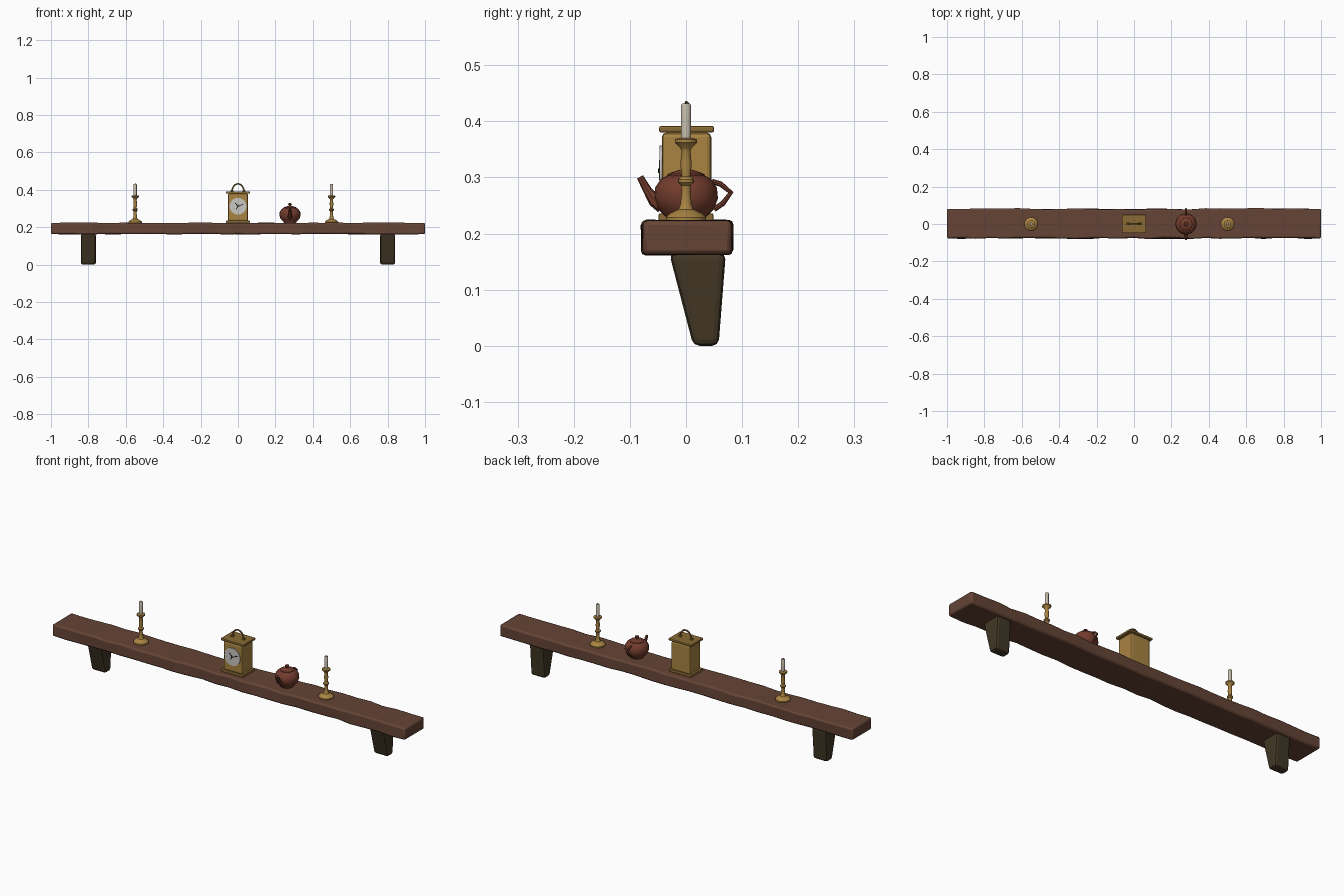
import bpy, bmesh, math, random
from mathutils import Vector

random.seed(4)
if "Cube" in bpy.data.objects:
    bpy.data.objects.remove(bpy.data.objects["Cube"], do_unlink=True)


def material(name, r, g, b):
    m = bpy.data.materials.new(name)
    m.use_nodes = True
    m.diffuse_color = (r, g, b, 1)
    m.node_tree.nodes["Principled BSDF"].inputs["Base Color"].default_value = (r, g, b, 1)
    return m


WOOD = material("brown wood", 0.13, 0.057, 0.036)
DARK = material("dark bracket wood", 0.052, 0.037, 0.018)
BRASS = material("brass", 0.40, 0.23, 0.055)
TRIM = material("aged brass", 0.25, 0.145, 0.035)
CLAY = material("red clay", 0.17, 0.045, 0.026)
WAX = material("candle wax", 0.55, 0.49, 0.40)
SILVER = material("dial silver", 0.58, 0.57, 0.54)
BLACK = material("black", 0.01, 0.01, 0.01)


def finish(bm, name, mat, bevel=0, smooth=True):
    bmesh.ops.recalc_face_normals(bm, faces=bm.faces)
    mesh = bpy.data.meshes.new(name)
    bm.to_mesh(mesh)
    bm.free()
    mesh.materials.append(mat)
    ob = bpy.data.objects.new(name, mesh)
    bpy.context.collection.objects.link(ob)
    bpy.ops.object.select_all(action="DESELECT")
    ob.select_set(True)
    bpy.context.view_layer.objects.active = ob
    if smooth:
        bpy.ops.object.shade_smooth_by_angle(angle=math.radians(35))
    if bevel:
        mod = ob.modifiers.new("soft edges", "BEVEL")
        mod.width, mod.segments = bevel, 2
        mod.limit_method, mod.angle_limit = "ANGLE", math.radians(40)
    return ob


def box_mesh(centre, size):
    bm = bmesh.new()
    bmesh.ops.create_cube(bm, size=1)
    for v in bm.verts:
        v.co = Vector(c + p * s for c, p, s in zip(centre, v.co, size))
    return bm


def box(name, mat, centre, size, bevel=0):
    return finish(box_mesh(centre, size), name, mat, bevel, False)


def lathe(name, mat, profile, x, sides=16):
    """Turn (radius, height) points about a vertical axis at x."""
    bm = bmesh.new()
    verts = [bm.verts.new((r, 0, z)) for r, z in profile]
    edges = [bm.edges.new(p) for p in zip(verts, verts[1:])]
    bmesh.ops.spin(bm, geom=verts + edges, axis=(0, 0, 1), cent=(0, 0, 0),
                   angle=math.tau, steps=sides)
    bmesh.ops.remove_doubles(bm, verts=bm.verts, dist=0.0001)
    bmesh.ops.translate(bm, verts=bm.verts, vec=(x, 0, 0))
    return finish(bm, name, mat)


def tube(name, mat, path, radii, sides=8):
    """Sweep a ring of changing radius along a planar path."""
    path = [Vector(p) for p in path]
    normal = (path[1] - path[0]).cross(path[-1] - path[1]).normalized()
    bm = bmesh.new()
    rings = []
    for i, (p, r) in enumerate(zip(path, radii)):
        along = (path[min(i + 1, len(path) - 1)] - path[max(i - 1, 0)]).normalized()
        across = along.cross(normal)
        angles = [math.tau * k / sides for k in range(sides)]
        rings.append([bm.verts.new(p + r * (math.cos(a) * across + math.sin(a) * normal))
                      for a in angles])
    for a, b in zip(rings, rings[1:]):
        for k in range(sides):
            n = (k + 1) % sides
            bm.faces.new((a[k], a[n], b[n], b[k]))
    bm.faces.new(rings[0])
    bm.faces.new(rings[-1])
    return finish(bm, name, mat)


# Rough-hewn plank: slice along its length, then nudge the slices
plank = box_mesh((0, 0.002, 0.193), (2, 0.158, 0.06))
for i in range(1, 26):
    bmesh.ops.bisect_plane(plank, geom=plank.verts[:] + plank.edges[:] + plank.faces[:],
                           plane_co=(-1 + i / 13, 0, 0), plane_no=(1, 0, 0))
for v in plank.verts:
    if abs(v.co.x) < 0.99:
        v.co.y += random.uniform(-0.004, 0.004)
        v.co.z += random.uniform(-0.002, 0.002)
finish(plank, "shelf_plank", WOOD, 0.008)

# Tapered wall brackets
for side, x in (("left", 0.8), ("right", -0.8)):
    bm = box_mesh((x, 0, 0.0825), (0.08, 0.1, 0.165))
    for v in bm.verts:
        front = v.co.y < 0
        if v.co.z > 0.08:
            v.co.y = -0.03 if front else 0.071
        else:
            v.co.y = 0.013 if front else 0.058
    finish(bm, side + "_bracket", DARK, 0.011, False)

# Candlesticks with candles
STICK = [(0, 0.221), (0.036, 0.221), (0.036, 0.229), (0.027, 0.237), (0.014, 0.243),
         (0.010, 0.252), (0.008, 0.275), (0.009, 0.286), (0.014, 0.291), (0.014, 0.296),
         (0.008, 0.302), (0.010, 0.325), (0.008, 0.347), (0.010, 0.352), (0.020, 0.362),
         (0.020, 0.368), (0.011, 0.370), (0, 0.370)]
for side, x in (("left", 0.5), ("right", -0.55)):
    lathe(side + "_candlestick", BRASS, STICK, x)
    lathe(side + "_candle", WAX, [(0, 0.367), (0.009, 0.367), (0.009, 0.428),
                                  (0.007, 0.432), (0, 0.431)], x, 12)
    lathe(side + "_wick", BLACK, [(0, 0.430), (0.0012, 0.430), (0.001, 0.436),
                                  (0, 0.436)], x, 6)

# Mantel clock
box("clock_base", TRIM, (0, 0, 0.229), (0.126, 0.098, 0.014), 0.003)
box("clock_body", BRASS, (0, 0.001, 0.306), (0.108, 0.088, 0.148), 0.008)
box("clock_top", TRIM, (0, 0.001, 0.386), (0.13, 0.098, 0.011), 0.003)
arch = [(-0.032 * math.cos(math.pi * i / 10), 0.001,
         0.390 + 0.042 * math.sin(math.pi * i / 10)) for i in range(11)]
tube("clock_handle", TRIM, arch, [0.004] * 11)
for side, x in (("left", 0.032), ("right", -0.032)):
    box(side + "_handle_foot", TRIM, (x, 0.001, 0.394), (0.014, 0.012, 0.008), 0.002)


def disc(name, mat, radius, y, depth):
    bm = bmesh.new()
    bmesh.ops.create_cone(bm, cap_ends=True, segments=24, radius1=radius,
                          radius2=radius, depth=depth)
    for v in bm.verts:
        v.co = Vector((v.co.x, y + v.co.z, 0.312 + v.co.y))
    return finish(bm, name, mat)


disc("clock_dial", SILVER, 0.045, -0.0445, 0.006)
disc("clock_hub", BLACK, 0.004, -0.0485, 0.003)
for name, dx, dz in (("minute_hand", 0.030, 0.011), ("hour_hand", -0.016, 0.018),
                     ("hand_tail", -0.010, -0.016)):
    tip = Vector((dx, 0, dz))
    wide = Vector((-dz, 0, dx)).normalized() * 0.0028
    base = Vector((0, -0.0485, 0.312))
    bm = bmesh.new()
    face = bm.faces.new([bm.verts.new(base + p) for p in
                         (wide, -wide, tip - wide * 0.5, tip + wide * 0.5)])
    out = bmesh.ops.extrude_face_region(bm, geom=[face])
    for v in out["geom"]:
        if isinstance(v, bmesh.types.BMVert):
            v.co.y += 0.002
    finish(bm, name, BLACK, 0, False)

# Teapot, spout to the front and handle to the back
POT = 0.278
lathe("teapot_body", CLAY, [(0, 0.222), (0.032, 0.222), (0.034, 0.228), (0.050, 0.243),
                            (0.057, 0.263), (0.055, 0.282), (0.045, 0.297),
                            (0.032, 0.304), (0, 0.305)], POT, 20)
lathe("teapot_lid", CLAY, [(0.034, 0.302), (0.033, 0.306), (0.020, 0.311), (0.007, 0.315),
                           (0.006, 0.318), (0.010, 0.322), (0.009, 0.327),
                           (0, 0.329)], POT)
tube("teapot_spout", CLAY, [(POT, -0.042, 0.251), (POT, -0.056, 0.259),
                            (POT, -0.068, 0.276), (POT, -0.082, 0.301)],
     [0.015, 0.012, 0.008, 0.006])
tube("teapot_handle", CLAY, [(POT, 0.046, 0.293), (POT, 0.062, 0.288), (POT, 0.080, 0.273),
                             (POT, 0.066, 0.254), (POT, 0.050, 0.243)], [0.0048] * 5)
